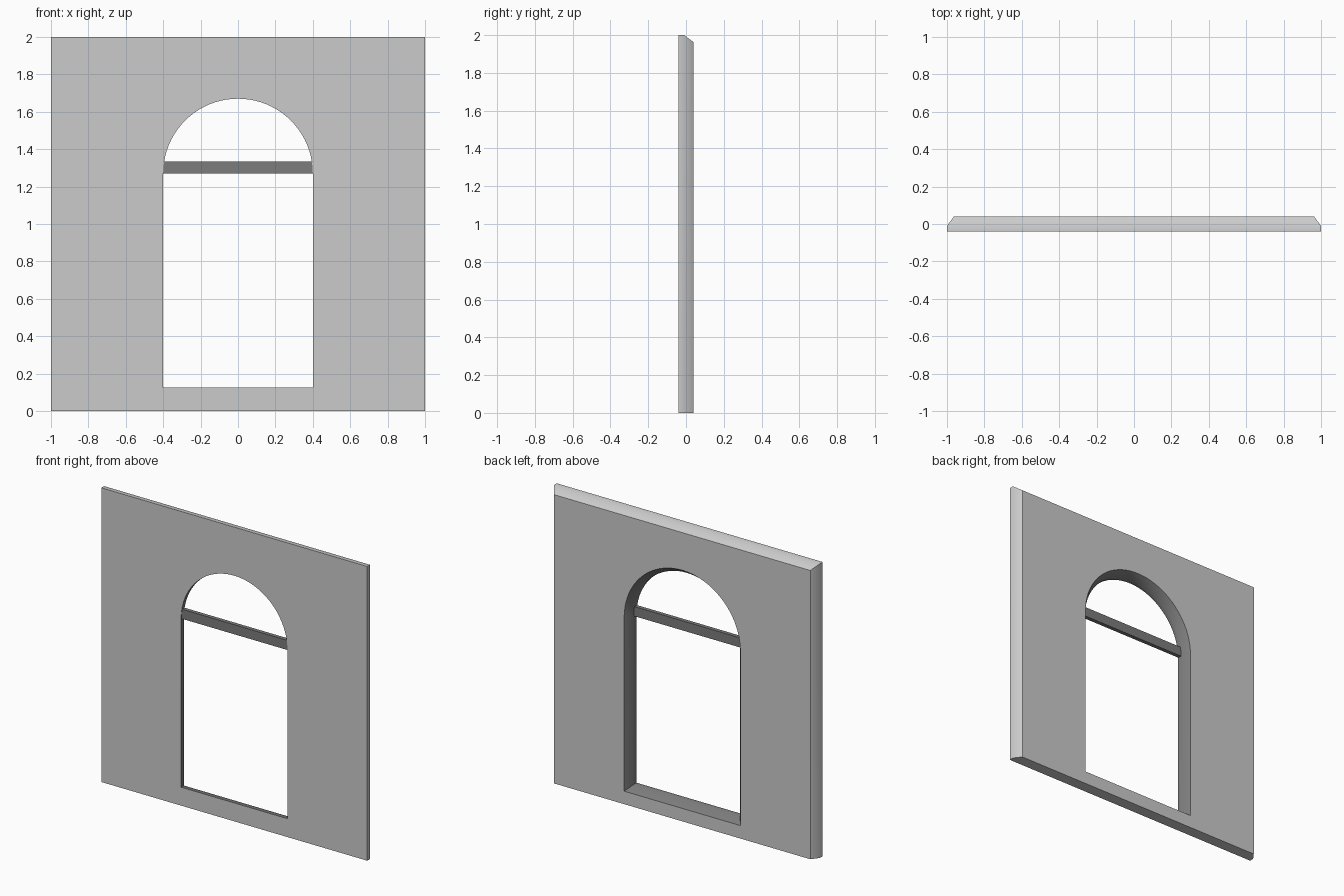
import bpy, bmesh, math

if "Cube" in bpy.data.objects:
    bpy.data.objects.remove(bpy.data.objects["Cube"])

FRONT, MID, BACK = -0.04, -0.01, 0.04   # depth of front face, chamfer start, back face
CH = 0.037                              # chamfer width seen from the back

dark = bpy.data.materials.new("dark_grey")
dark.diffuse_color = (0.2, 0.2, 0.2, 1)
dark.use_nodes = True
dark.node_tree.nodes["Principled BSDF"].inputs["Base Color"].default_value = dark.diffuse_color
plain = bpy.data.materials.new("wall_grey")
plain.diffuse_color = (0.8, 0.8, 0.8, 1)
plain.use_nodes = True
plain.node_tree.nodes["Principled BSDF"].inputs["Base Color"].default_value = plain.diffuse_color


def outer(inset):
    """Wall outline; the base edge stays straight."""
    w = 1 - inset
    return [(-w, 0), (w, 0), (w, 2 - inset), (-w, 2 - inset)]


def opening(grow, n=40):
    """Round-arched doorway outline."""
    r, spring = 0.4 + grow, 1.27
    arc = [(r * math.cos(math.pi * i / n), spring + r * math.sin(math.pi * i / n))
           for i in range(n + 1)]
    return [(-r, 0.125 - grow), (r, 0.125 - grow)] + arc


def finish(bm, name, mats):
    bmesh.ops.recalc_face_normals(bm, faces=bm.faces[:])
    me = bpy.data.meshes.new(name)
    bm.to_mesh(me)
    bm.free()
    for m in mats:
        me.materials.append(m)
    ob = bpy.data.objects.new(name, me)
    bpy.context.collection.objects.link(ob)
    return ob


# Wall: chamfered rim outside, chamfered dark reveal inside
bm = bmesh.new()
caps = {FRONT: [], BACK: []}
for outline, mat in ((outer, 0), (opening, 1)):
    rings = []
    for y, size in ((FRONT, 0), (MID, 0), (BACK, CH)):
        rings.append([bm.verts.new((x, y, z)) for x, z in outline(size)])
    n = len(rings[0])
    for a, b in zip(rings, rings[1:]):
        for i in range(n):
            j = (i + 1) % n
            bm.faces.new((a[i], a[j], b[j], b[i])).material_index = mat
    for y, ring in ((FRONT, rings[0]), (BACK, rings[2])):
        caps[y] += [bm.edges.get((ring[i], ring[(i + 1) % n])) for i in range(n)]

# Front and back faces around the opening
for y, edges in caps.items():
    res = bmesh.ops.triangle_fill(bm, use_beauty=True, edges=edges,
                                  normal=(0, math.copysign(1, y), 0))
    for g in res["geom"]:
        if isinstance(g, bmesh.types.BMFace):
            g.material_index = 0
wall = finish(bm, "arched_wall", [plain, dark])
bpy.context.view_layer.objects.active = wall
wall.select_set(True)
bpy.ops.object.shade_smooth_by_angle(angle=math.radians(45))

# Crossbar at the spring of the arch
bm = bmesh.new()
bmesh.ops.create_cube(bm, size=1)
for v in bm.verts:
    v.co = (v.co.x * 0.8, -0.0235 + v.co.y * 0.027, 1.3025 + v.co.z * 0.065)
finish(bm, "crossbar", [dark])
